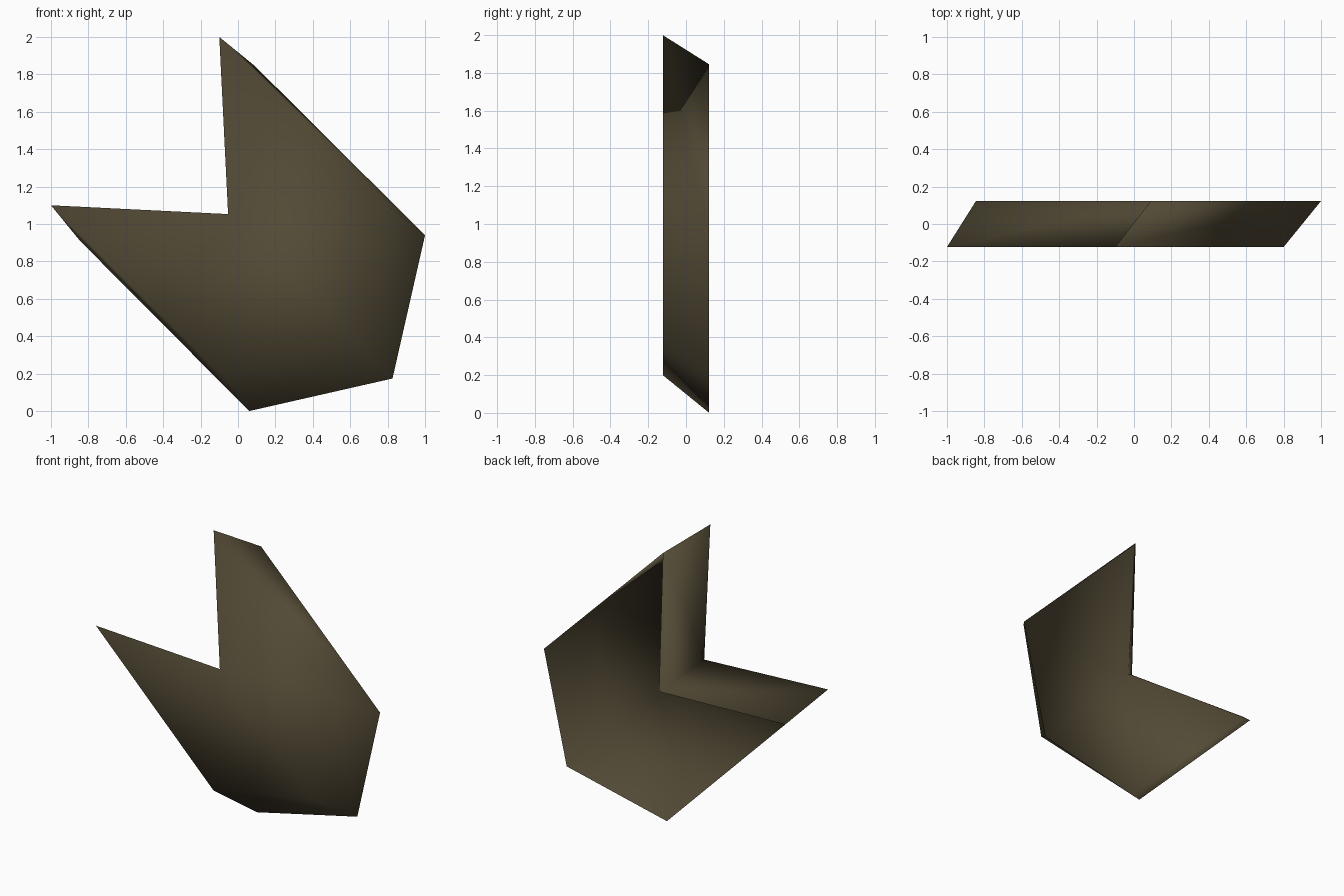
import bpy, bmesh

if "Cube" in bpy.data.objects:
    bpy.data.objects.remove(bpy.data.objects["Cube"])

T = 0.123  # half thickness


def mirrored(half):
    """Complete a half outline across the diagonal x + z = 1."""
    other = [(1 - z, 1 - x) for x, z in reversed(half[1:-1])]
    return half + other


# notch, wing tip, outer corner, tail (upper half of each outline)
front = mirrored([(-0.053, 1.053), (-0.10, 2.0), (0.80, 1.10), (0.655, 0.345)])
back = mirrored([(0.12, 0.88), (0.09, 1.845), (1.0, 0.94), (0.826, 0.174)])

bm = bmesh.new()
f = [bm.verts.new((x, -T, z)) for x, z in front]
b = [bm.verts.new((x, T, z)) for x, z in back]
n = len(f)

# front plate, split along the diagonal axis from notch to tail; the rear is open
bm.faces.new((f[0], f[3], f[2], f[1]))
bm.faces.new((f[0], f[5], f[4], f[3]))

# slanted side walls
for i in range(n):
    j = (i + 1) % n
    bm.faces.new((f[i], f[j], b[j], b[i]))
bmesh.ops.recalc_face_normals(bm, faces=bm.faces[:])
if bm.faces[:] and next(iter(f[0].link_faces)).normal.y > 0:
    bmesh.ops.reverse_faces(bm, faces=bm.faces[:])

# fully smooth shell
for face in bm.faces:
    face.smooth = True

mesh = bpy.data.meshes.new("arrowhead_shell")
bm.to_mesh(mesh)
bm.free()
mat = bpy.data.materials.new("dark olive brown")
mat.diffuse_color = (0.085, 0.068, 0.036, 1)
mat.use_nodes = True
mat.node_tree.nodes["Principled BSDF"].inputs["Base Color"].default_value = mat.diffuse_color
mesh.materials.append(mat)
obj = bpy.data.objects.new("arrowhead_shell", mesh)
bpy.context.collection.objects.link(obj)
